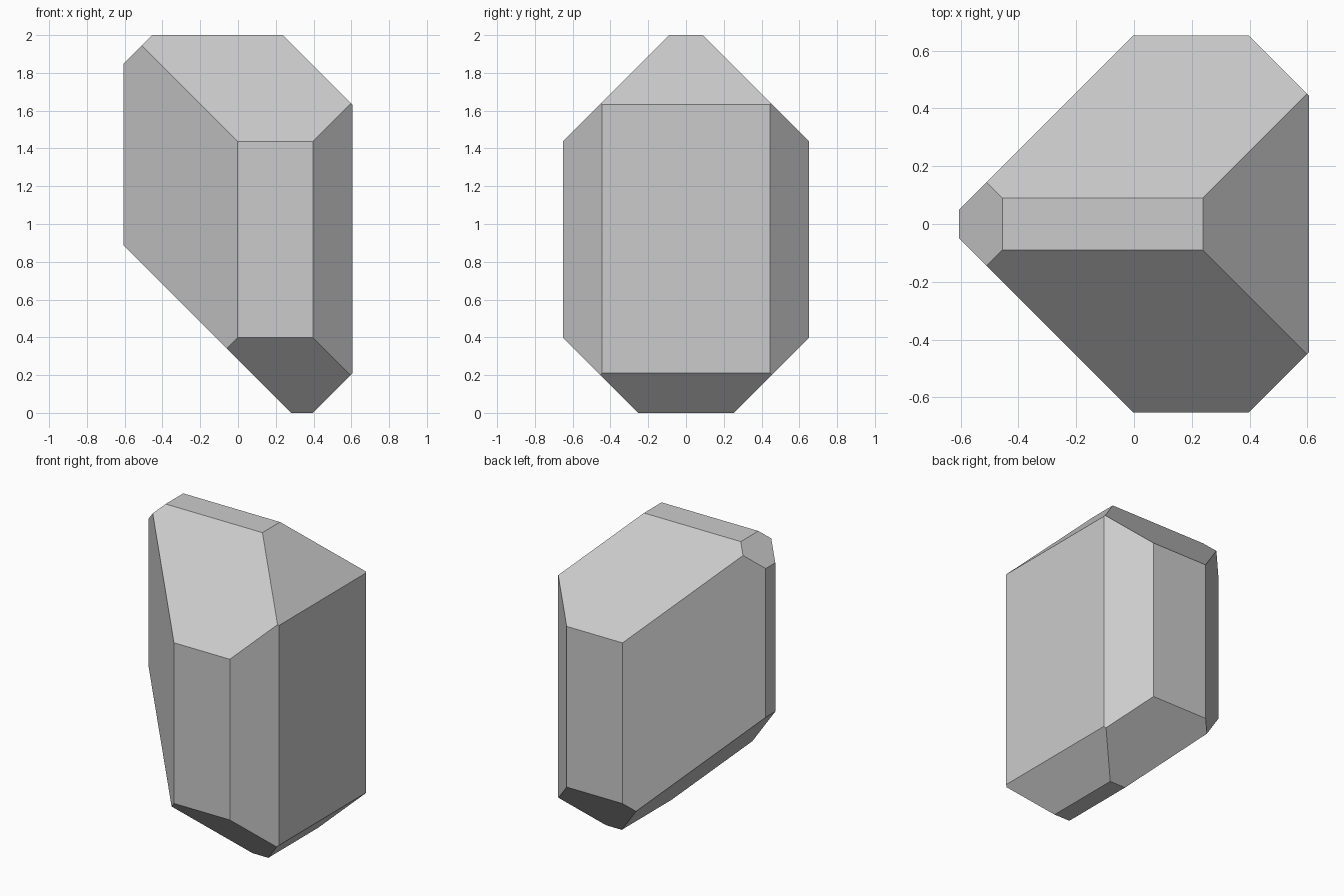
import bpy
import bmesh
from mathutils import Vector

if "Cube" in bpy.data.objects:
    bpy.data.objects.remove(bpy.data.objects["Cube"])


def cut(bm, normal, limit):
    """Slice away everything where normal . p > limit and cap the cut."""
    n = Vector(normal)
    res = bmesh.ops.bisect_plane(
        bm, geom=bm.verts[:] + bm.edges[:] + bm.faces[:], dist=1e-5,
        plane_co=n * (limit / n.length_squared), plane_no=n, clear_outer=True)
    edges = [e for e in res["geom_cut"] if isinstance(e, bmesh.types.BMEdge)]
    bmesh.ops.edgeloop_fill(bm, edges=edges)


# Block giving the six main flat sides
bm = bmesh.new()
bmesh.ops.create_cube(bm, size=1)
bmesh.ops.scale(bm, vec=(1.21, 1.304, 2), verts=bm.verts)
bmesh.ops.translate(bm, vec=(0, 0, 1), verts=bm.verts)

# Facets mirrored front to back: upright corners, roof slopes, bottom slopes
for s in (-1, 1):
    cut(bm, (1, s, 0), 1.05)
    cut(bm, (-1, s, 0), 0.654)
    cut(bm, (0, s, 1), 2.09)
    cut(bm, (0, s, -1), 0.254)

# Facets on the left and right ends, top and bottom
cut(bm, (1, 0, 1), 2.238)
cut(bm, (-1, 0, 1), 2.455)
cut(bm, (-1, 0, -1), -0.282)
cut(bm, (1, 0, -1), 0.395)

bmesh.ops.recalc_face_normals(bm, faces=bm.faces)
mesh = bpy.data.meshes.new("crystal_rock")
bm.to_mesh(mesh)
bm.free()
bpy.context.collection.objects.link(bpy.data.objects.new("crystal_rock", mesh))
